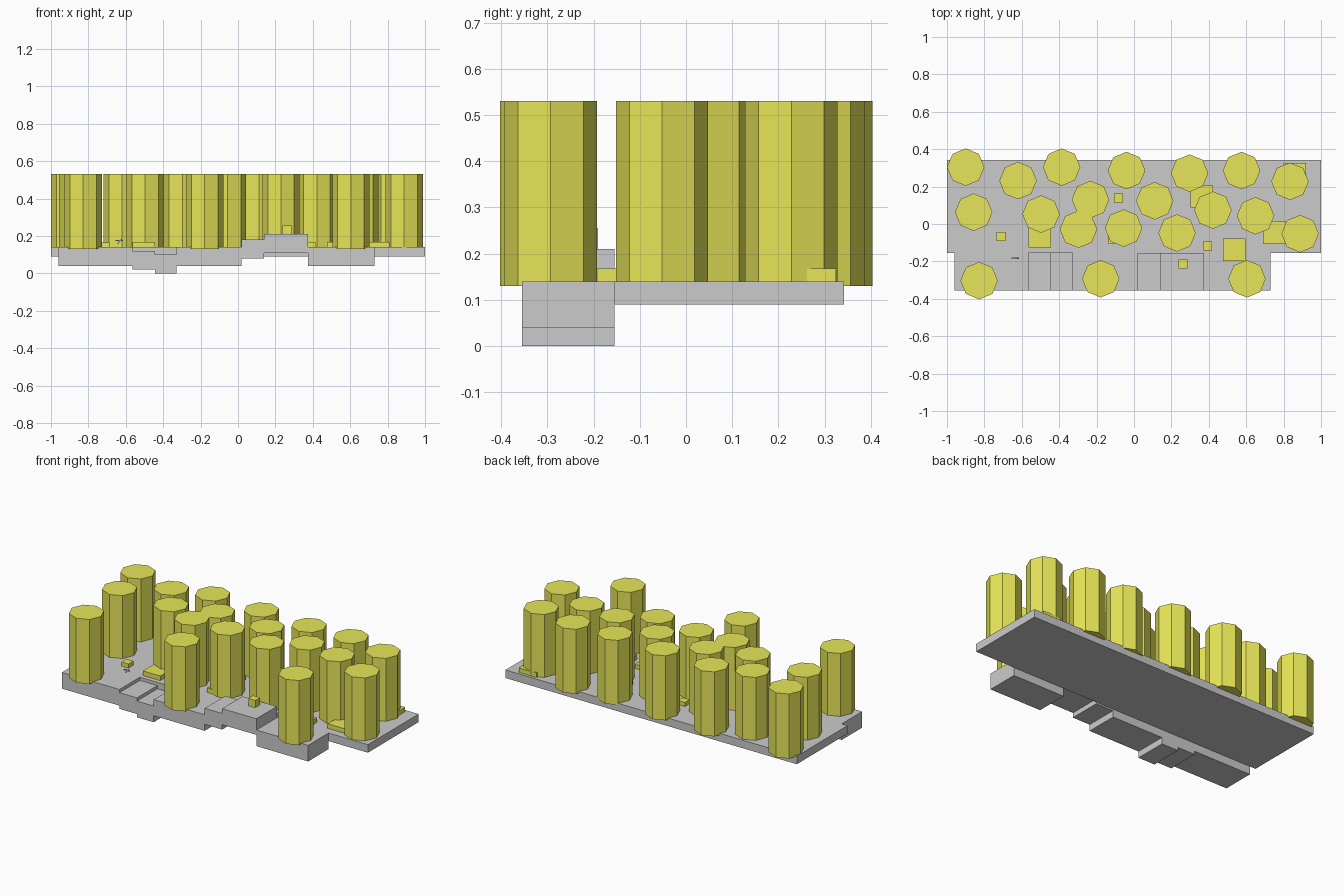
import bpy, math

yellow = bpy.data.materials.new("yellow")
yellow.diffuse_color = (0.8, 0.79, 0.1, 1)


def box(name, x0, x1, y0, y1, z0, z1, mat=None, tilt=0):
    bpy.ops.mesh.primitive_cube_add(
        size=1, location=((x0 + x1) / 2, (y0 + y1) / 2, (z0 + z1) / 2))
    ob = bpy.context.object
    ob.name = name
    ob.scale = (x1 - x0, y1 - y0, z1 - z0)
    ob.rotation_euler.y = tilt
    if mat:
        ob.data.materials.append(mat)
    return ob


def pillar(x, y, r=0.1, z0=0.13, z1=0.53):
    bpy.ops.mesh.primitive_cylinder_add(
        vertices=8, radius=r, depth=z1 - z0, location=(x, y, (z0 + z1) / 2))
    ob = bpy.context.object
    ob.name = "pillar"
    ob.data.materials.append(yellow)


# Rear ground slab
box("rear_slab", -1, 1, -0.155, 0.342, 0.09, 0.14)

# Front walkway: stepped blocks, all 0.1 thick (x start, x end, top)
for x0, x1, top in [(-0.96, -0.565, 0.14), (-0.565, -0.445, 0.12),
                    (-0.445, -0.33, 0.10), (-0.33, 0.02, 0.14),
                    (0.02, 0.14, 0.18), (0.14, 0.375, 0.21),
                    (0.375, 0.73, 0.14)]:
    box("walkway_step", x0, x1, -0.355, -0.155, top - 0.1, top)

# Octagonal pillars
for x, y in [(-0.90, 0.304), (-0.62, 0.232), (-0.387, 0.304), (-0.04, 0.286),
             (0.297, 0.272), (0.575, 0.286), (0.834, 0.228), (-0.857, 0.063),
             (-0.497, 0.053), (-0.233, 0.131), (-0.297, -0.028),
             (-0.056, -0.022), (0.111, 0.124), (0.422, 0.074),
             (0.23, -0.048), (0.65, 0.044), (0.888, -0.052),
             (-0.828, -0.303), (-0.178, -0.293), (0.604, -0.293)]:
    pillar(x, y)

# Low square pads (lower left corner)
for x, y in [(-0.565, -0.126), (-0.14, -0.104), (0.303, 0.087),
             (0.80, 0.205), (0.69, -0.106), (0.475, -0.197)]:
    box("square_pad", x, x + 0.12, y, y + 0.12, 0.12, 0.168, yellow)

# Small cubes (centre, top)
for x, y, top in [(-0.711, -0.068, 0.165), (-0.082, 0.138, 0.165),
                  (0.393, -0.118, 0.165), (0.262, -0.215, 0.255)]:
    box("small_cube", x - 0.024, x + 0.024, y - 0.024, y + 0.024,
        top - 0.045, top, yellow)

# Tiny thin floating marker
box("marker_bar", -0.655, -0.615, -0.187, -0.179, 0.172, 0.178)
box("marker_leg", -0.65, -0.615, -0.187, -0.179, 0.169, 0.174, None,
    math.radians(-50))
